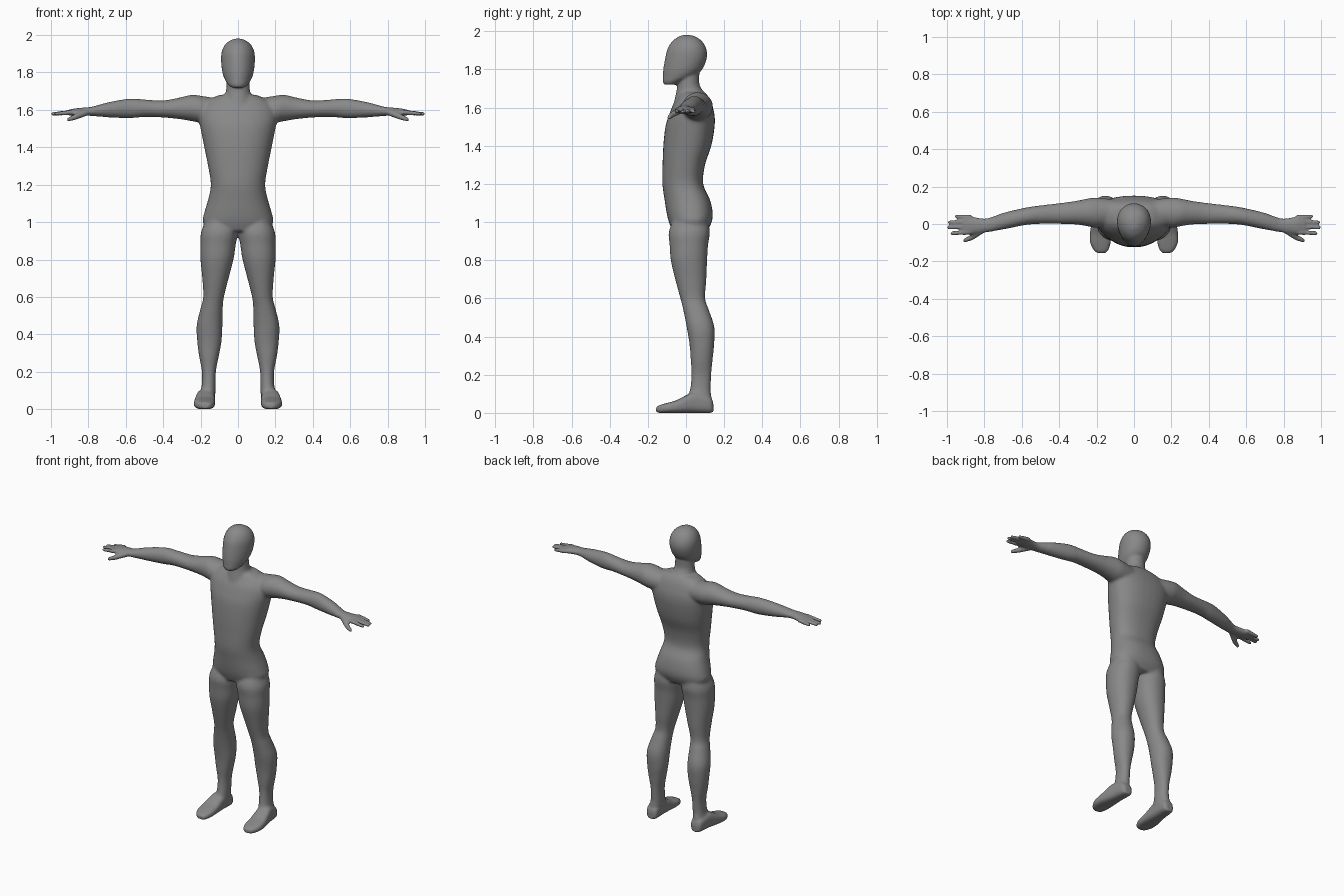
import bpy, bmesh, math
from mathutils import Vector, Matrix

SIDES = 32
STEPS = 5

cube = bpy.data.objects.get("Cube")
if cube:
    bpy.data.objects.remove(cube)


def smooth_rows(rows):
    """Interpolate key sections with a Catmull-Rom spline."""
    pts = [rows[0]] + rows + [rows[-1]]
    out = []
    for a, b, c, d in zip(pts, pts[1:], pts[2:], pts[3:]):
        for s in range(STEPS):
            t = s / STEPS
            out.append([q + t / 2 * ((r - p) + t * ((2 * p - 5 * q + 4 * r - w) + t * (3 * q - 3 * r + w - p)))
                        for p, q, r, w in zip(a, b, c, d)])
    return out + [rows[-1]]


def loft(bm, axis, rows, power=2.0, egg=0.0, mirror=1):
    """Skin oval sections; each row is (position, u min, u max, v min, v max)."""
    rings = []
    for pos, u0, u1, v0, v1 in smooth_rows(rows):
        ring = []
        for i in range(SIDES):
            ang = math.tau * i / SIDES
            c, s = math.cos(ang), math.sin(ang)
            cu = math.copysign(abs(c) ** (2 / power), c) * (1 + egg * s)
            cv = math.copysign(abs(s) ** (2 / power), s)
            u = (u0 + u1) / 2 + cu * (u1 - u0) / 2
            v = (v0 + v1) / 2 + cv * (v1 - v0) / 2
            co = {"x": (pos, u, v), "y": (u, pos, v), "z": (u, v, pos)}[axis]
            ring.append(bm.verts.new((co[0] * mirror, co[1], co[2])))
        rings.append(ring)
    faces = [bm.faces.new(rings[0]), bm.faces.new(rings[-1])]
    for a, b in zip(rings, rings[1:]):
        for i in range(SIDES):
            j = (i + 1) % SIDES
            faces.append(bm.faces.new((a[i], a[j], b[j], b[i])))
    bmesh.ops.recalc_face_normals(bm, faces=faces)


def digit(bm, points, r0, r1, mirror):
    """Rounded finger made of closely spaced balls along a path."""
    pts = [Vector(p) for p in points]
    n = 12
    for k, (a, b) in enumerate(zip(pts, pts[1:])):
        for i in range(n + 1):
            f = (k + i / n) / (len(pts) - 1)
            p = a.lerp(b, i / n)
            p.x *= mirror
            bmesh.ops.create_icosphere(bm, subdivisions=2, radius=r0 + (r1 - r0) * f,
                                       matrix=Matrix.Translation(p))


def centred(rows):
    """Turn (z, half width, front, back) into symmetric section rows."""
    return [(z, -w, w, f, b) for z, w, f, b in rows]


torso = centred([
    (.95, .15, -.07, .11), (1.0, .188, -.09, .135), (1.05, .18, -.102, .14),
    (1.12, .16, -.113, .125), (1.2, .145, -.124, .09), (1.3, .16, -.123, .1),
    (1.4, .18, -.119, .133), (1.5, .2, -.108, .15), (1.56, .21, -.09, .15),
    (1.61, .2, -.07, .138), (1.65, .165, -.045, .122), (1.68, .1, -.03, .1)])
neck = centred([
    (1.6, .09, -.07, .11), (1.68, .07, -.052, .092), (1.72, .062, -.045, .071),
    (1.78, .06, -.045, .07), (1.83, .06, -.04, .07)])
head = centred([
    (1.72, .035, -.114, -.05), (1.735, .052, -.121, -.02), (1.76, .069, -.121, .04),
    (1.8, .083, -.119, .085), (1.86, .09, -.109, .109), (1.91, .087, -.096, .106),
    (1.95, .068, -.07, .082), (1.974, .036, -.035, .045), (1.981, .01, -.01, .015)])
leg = [
    (1.03, .04, .16, -.06, .11), (.95, .004, .197, -.09, .125), (.88, .012, .201, -.086, .116),
    (.8, .024, .201, -.08, .111), (.7, .05, .191, -.057, .107), (.6, .075, .186, -.03, .101),
    (.54, .081, .2, -.015, .12), (.45, .083, .221, .003, .149), (.36, .088, .218, .018, .148),
    (.28, .103, .208, .024, .14), (.2, .118, .193, .028, .133), (.12, .12, .195, .02, .13),
    (.06, .123, .208, .0, .135), (.02, .13, .2, .02, .13)]
foot = [
    (.143, .145, .185, .005, .05), (.125, .127, .205, 0, .085), (.05, .124, .218, 0, .11),
    (0, .123, .228, 0, .092), (-.05, .123, .235, 0, .066), (-.1, .125, .234, 0, .052),
    (-.14, .138, .215, 0, .04), (-.156, .155, .195, .006, .03)]
arm = [
    (.1, .0, .13, 1.53, 1.66), (.2, -.02, .142, 1.532, 1.676), (.25, -.012, .136, 1.54, 1.681),
    (.31, -.003, .124, 1.55, 1.667), (.4, 0, .112, 1.559, 1.651), (.5, 0, .1, 1.562, 1.656),
    (.58, -.006, .088, 1.555, 1.661), (.7, -.03, .06, 1.56, 1.64), (.78, -.043, .031, 1.568, 1.617),
    (.83, -.05, .032, 1.568, 1.612), (.87, -.056, .042, 1.567, 1.608), (.9, -.056, .05, 1.57, 1.602),
    (.915, -.045, .04, 1.575, 1.598)]
# Base y, tip x and tip y of the four fingers
fingers = [(-.044, .972, -.05), (-.016, .99, -.018), (.012, .985, .01), (.037, .95, .04)]

bm = bmesh.new()
loft(bm, "z", torso, power=2.3, egg=.08)
loft(bm, "z", neck)
loft(bm, "z", head, egg=.1)
for side in (1, -1):
    loft(bm, "z", leg, power=2.15, mirror=side)
    loft(bm, "y", foot, power=2.8, mirror=side)
    loft(bm, "x", arm, mirror=side)
    for y, tip_x, tip_y in fingers:
        digit(bm, [(.88, y, 1.588), (tip_x, tip_y, 1.579)], .0145, .0105, side)
    digit(bm, [(.81, -.03, 1.588), (.87, -.073, 1.562), (.905, -.088, 1.549)], .02, .011, side)

mesh = bpy.data.meshes.new("body")
bm.to_mesh(mesh)
bm.free()
body = bpy.data.objects.new("body", mesh)
bpy.context.collection.objects.link(body)
bpy.context.view_layer.objects.active = body
body.select_set(True)

# Fuse all limbs into one continuous skin
remesh = body.modifiers.new("fuse", "REMESH")
remesh.mode = "VOXEL"
remesh.voxel_size = .0065
bpy.ops.object.modifier_apply(modifier="fuse")

# Blend the joints strongly, the hands, face and feet only lightly
joints = body.vertex_groups.new(name="joints")
joints.add([v.index for v in body.data.vertices
            if abs(v.co.x) < .75 and .1 < v.co.z < 1.71], 1, "REPLACE")
for name, group, count in (("soften_joints", "joints", 22), ("soften_all", "", 3)):
    mod = body.modifiers.new(name, "SMOOTH")
    mod.factor = .5
    mod.iterations = count
    mod.vertex_group = group
    bpy.ops.object.modifier_apply(modifier=name)

# Plain grey skin
grey = bpy.data.materials.new("mid_grey")
grey.use_nodes = True
colour = (.25, .25, .25, 1)
grey.diffuse_color = colour
grey.node_tree.nodes["Principled BSDF"].inputs["Base Color"].default_value = colour
body.data.materials.clear()
body.data.materials.append(grey)
for poly in body.data.polygons:
    poly.material_index = 0
    poly.use_smooth = True
